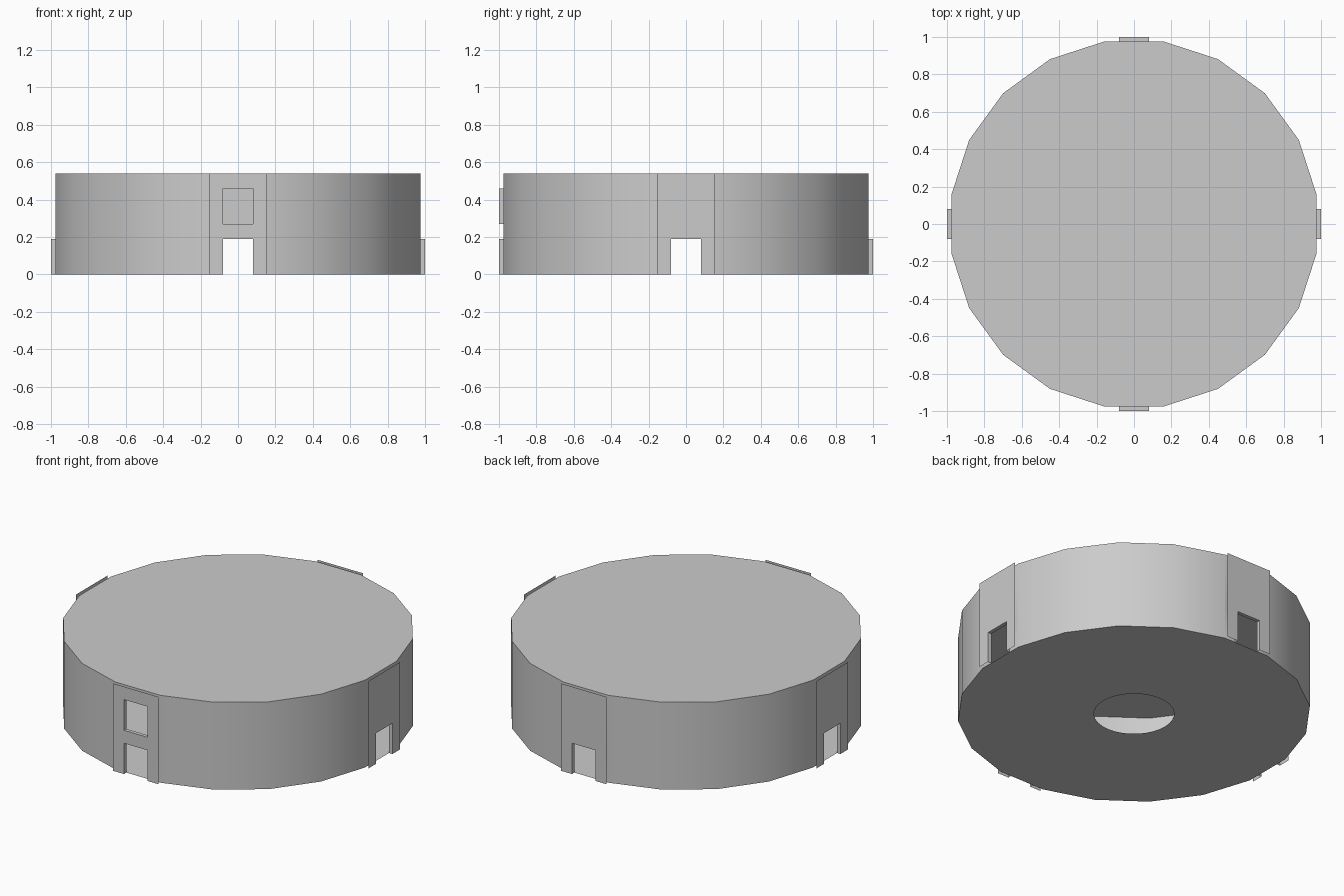
import bpy, bmesh, math
from mathutils import Matrix

if "Cube" in bpy.data.objects:
    bpy.data.objects.remove(bpy.data.objects["Cube"])

SIDES, H = 20, 0.54
APO, OUT = 0.977, 1.0                      # wall distance, raised panel distance
R = APO / math.cos(math.pi / SIDES)
HW = R * math.sin(math.pi / SIDES)         # half width of one wall side
DW = 0.08                                  # half width of openings
DOOR, WINDOW = (0.0, 0.19), (0.27, 0.46)


def finish(bm, name, smooth=False):
    me = bpy.data.meshes.new(name)
    bmesh.ops.remove_doubles(bm, verts=bm.verts, dist=1e-4)
    for f in bm.faces:
        f.smooth = smooth
    bm.to_mesh(me)
    bm.free()
    ob = bpy.data.objects.new(name, me)
    bpy.context.collection.objects.link(ob)
    return ob


def quad(bm, pts, rot):
    bm.faces.new([bm.verts.new(rot @ Matrix.Translation(p).to_translation()) for p in pts])


def sheet(bm, y, holes, rot):
    """Flat wall side facing -y with rectangular openings."""
    zs = sorted({0.0, H, *[z for h in holes for z in h]})
    xs = [-HW, -DW, DW, HW] if holes else [-HW, HW]
    for z0, z1 in zip(zs, zs[1:]):
        for x0, x1 in zip(xs, xs[1:]):
            if x0 == -DW and (z0, z1) in holes:
                continue
            quad(bm, [(x0, y, z0), (x1, y, z0), (x1, y, z1), (x0, y, z1)], rot)


def reveal(bm, z0, z1, rot):
    """Jambs, lintel and (for windows) sill between wall and panel."""
    a, b = -OUT, -APO
    quad(bm, [(-DW, a, z0), (-DW, b, z0), (-DW, b, z1), (-DW, a, z1)], rot)
    quad(bm, [(DW, b, z0), (DW, a, z0), (DW, a, z1), (DW, b, z1)], rot)
    quad(bm, [(-DW, a, z1), (-DW, b, z1), (DW, b, z1), (DW, a, z1)], rot)
    if z0 > 0:
        quad(bm, [(-DW, b, z0), (-DW, a, z0), (DW, a, z0), (DW, b, z0)], rot)


# openings on the four main sides, the window only at the front
openings = {0: [DOOR, WINDOW], 5: [DOOR], 10: [DOOR], 15: [DOOR]}
names = {0: "front_panel", 5: "right_panel", 10: "back_panel", 15: "left_panel"}

# round wall and raised door panels
wall = bmesh.new()
for i in range(SIDES):
    rot = Matrix.Rotation(2 * math.pi * i / SIDES, 3, 'Z')
    holes = openings.get(i, [])
    sheet(wall, -APO, holes, rot)
    if holes:
        panel = bmesh.new()
        sheet(panel, -OUT, holes, rot)
        for h in holes:
            reveal(panel, *h, rot)
        finish(panel, names[i])
finish(wall, "round_wall", smooth=True)

# flat roof
turn = Matrix.Rotation(math.pi / SIDES, 4, 'Z')
bm = bmesh.new()
bmesh.ops.create_circle(bm, cap_ends=True, segments=SIDES, radius=R,
                        matrix=Matrix.Translation((0, 0, H)) @ turn)
bmesh.ops.recalc_face_normals(bm, faces=bm.faces)
if bm.faces[:][0].normal.z < 0:
    bmesh.ops.reverse_faces(bm, faces=bm.faces)
finish(bm, "roof")

# floor with a round hole in the middle
bm = bmesh.new()
bmesh.ops.create_circle(bm, segments=SIDES, radius=R, matrix=turn)
bmesh.ops.create_circle(bm, segments=32, radius=0.225)
bmesh.ops.triangle_fill(bm, use_beauty=True, edges=bm.edges[:], normal=(0, 0, -1))
finish(bm, "floor")
